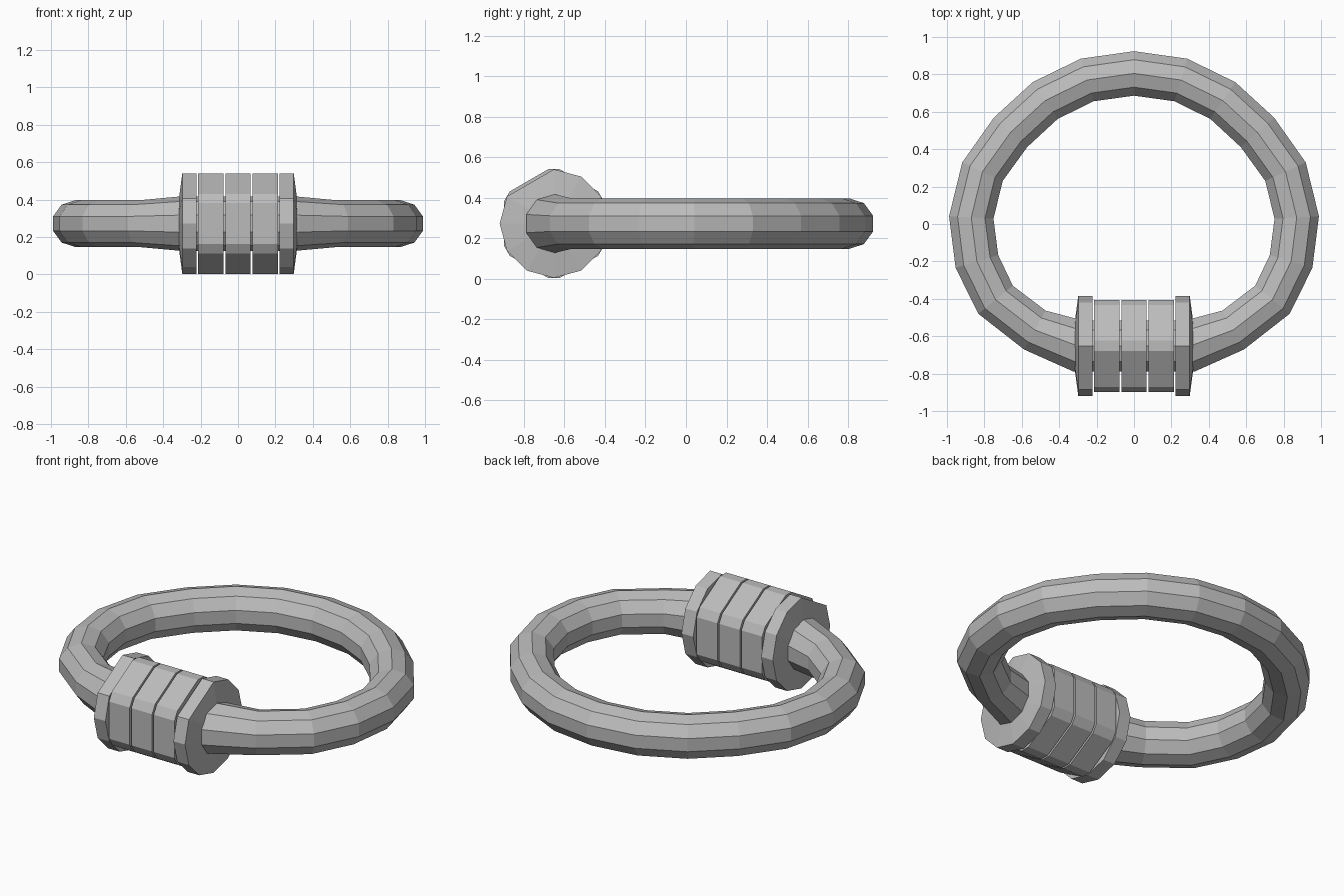
import bpy, bmesh
from math import cos, sin, radians, tau
from mathutils import Vector

cube = bpy.data.objects.get("Cube")
if cube:
    bpy.data.objects.remove(cube)

AXIS_Y, AXIS_Z = -0.652, 0.272

steel = bpy.data.materials.new("steel_grey")
steel.use_nodes = True
grey = (0.5, 0.5, 0.5, 1)
steel.diffuse_color = grey
bsdf = next(n for n in steel.node_tree.nodes if n.type == 'BSDF_PRINCIPLED')
bsdf.inputs["Base Color"].default_value = grey
bsdf.inputs["Roughness"].default_value = 0.6


def loft(name, sections, closed=False):
    """Skin a list of equal point loops, capping the ends unless closed."""
    bm = bmesh.new()
    loops = [[bm.verts.new(p) for p in s] for s in sections]
    count = len(loops[0])
    pairs = list(zip(loops, loops[1:]))
    if closed:
        pairs.append((loops[-1], loops[0]))
    else:
        bm.faces.new(loops[0])
        bm.faces.new(loops[-1])
    for a, b in pairs:
        for i in range(count):
            j = (i + 1) % count
            bm.faces.new((a[i], a[j], b[j], b[i]))
    bmesh.ops.recalc_face_normals(bm, faces=bm.faces)
    mesh = bpy.data.meshes.new(name)
    bm.to_mesh(mesh)
    bm.free()
    mesh.materials.append(steel)
    obj = bpy.data.objects.new(name, mesh)
    bpy.context.collection.objects.link(obj)
    return obj


def collar_loop(x, radius, angles):
    return [(x, AXIS_Y + radius * cos(radians(a)), AXIS_Z + radius * sin(radians(a)))
            for a in angles]


# Ring: half of the centre line, mirrored, with a thicker bar inside the collar
half = [(0.25, 0.77), (0.475, 0.66), (0.66, 0.49), (0.81, 0.28), (0.87, 0.035),
        (0.84, -0.2), (0.74, -0.405), (0.53, -0.567), (0.3, AXIS_Y)]
path = [(0, 0.805)] + half + [(-x, y) for x, y in reversed(half)]
SIDES = 10
sections = []
for i, (x, y) in enumerate(path):
    here = Vector((x, y, AXIS_Z))
    before = Vector((*path[i - 1], AXIS_Z))
    after = Vector((*path[(i + 1) % len(path)], AXIS_Z))
    tangent = ((here - before).normalized() + (after - here).normalized()).normalized()
    outward = Vector((-tangent.y, tangent.x, 0))
    radius = 0.146 if y == AXIS_Y else 0.125
    sections.append([here + radius * (outward * sin(tau * k / SIDES)
                                      + Vector((0, 0, cos(tau * k / SIDES))))
                     for k in range(SIDES)])
loft("ring", sections, closed=True)

# Three hexagonal nut segments with trimmed corners
hex_angles = [a + d for a in range(0, 360, 60) for d in (-24, 24)]
for name, x in (("right", -0.146), ("middle", 0), ("left", 0.146)):
    loft(f"nut_segment_{name}",
         [collar_loop(x + s * 0.068, 0.27, hex_angles) for s in (-1, 1)])

# Domed end flanges, each with one flat cut on the upper front
flange_angles = [a for a in range(0, 360, 30) if a != 150 - 30]
for name, side in (("left", 1), ("right", -1)):
    loft(f"end_flange_{name}",
         [collar_loop(side * x, r, flange_angles)
          for x, r in ((0.222, 0.268), (0.298, 0.268), (0.315, 0.14))])
